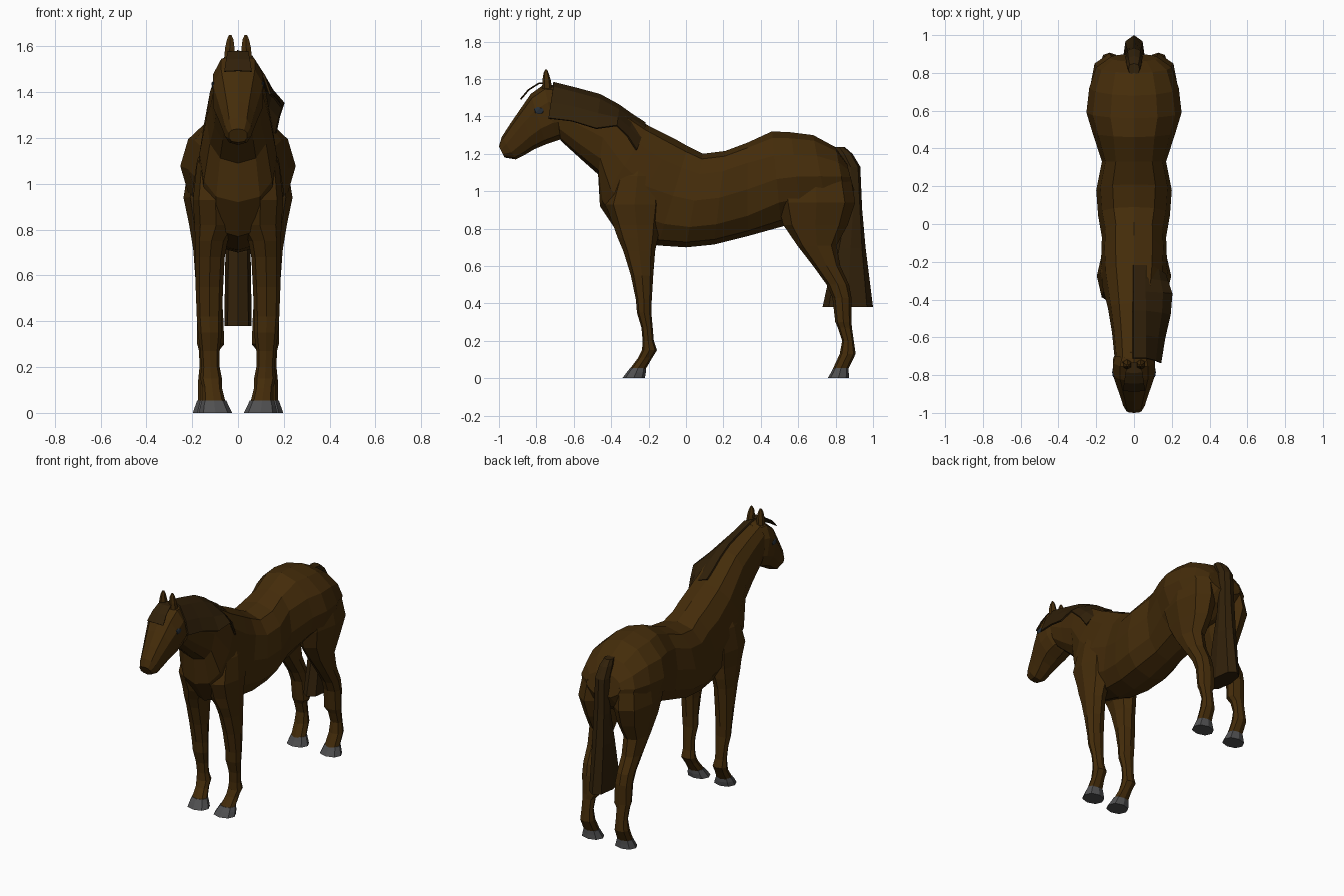
import bpy, bmesh, math
from mathutils import Vector


def mat(name, rgb):
    m = bpy.data.materials.new(name)
    m.diffuse_color = (*rgb, 1)
    return m


COAT = mat("brown coat", (0.058, 0.025, 0.003))
HAIR = mat("dark brown hair", (0.031, 0.015, 0.003))
HOOF = mat("grey hoof", (0.08, 0.08, 0.082))
EYE = mat("dark eye", (0.02, 0.027, 0.035))


def finish(name, bm, material, mirror=False):
    bmesh.ops.recalc_face_normals(bm, faces=bm.faces)
    me = bpy.data.meshes.new(name)
    bm.to_mesh(me)
    bm.free()
    me.materials.append(material)
    ob = bpy.data.objects.new(name, me)
    bpy.context.collection.objects.link(ob)
    if mirror:
        ob.modifiers.new("mirror", 'MIRROR').use_mirror_merge = False
    return ob


def spow(v, p):
    return math.copysign(abs(v) ** p, v)


def loft(name, rings, sides, material, mirror=False):
    """Skin rings: (ya, za, yb, zb, half width, centre x, roundness)."""
    bm = bmesh.new()
    rows = []
    for ya, za, yb, zb, w, xc, power in rings:
        mid = Vector((xc, (ya + yb) / 2, (za + zb) / 2))
        up = Vector((0, (ya - yb) / 2, (za - zb) / 2))
        row = []
        for i in range(sides):
            a = math.tau * i / sides
            row.append(bm.verts.new(mid + up * spow(math.cos(a), power)
                                    + Vector((w * spow(math.sin(a), power), 0, 0))))
        rows.append(row)
    for r, s in zip(rows, rows[1:]):
        for i in range(sides):
            j = (i + 1) % sides
            bm.faces.new((r[i], r[j], s[j], s[i]))
    bm.faces.new(rows[0])
    bm.faces.new(rows[-1][::-1])
    return finish(name, bm, material, mirror)


def column(name, levels, material, sides=8, mirror=True, power=0.9):
    """Vertical loft from (z, y0, y1, x0, x1) levels."""
    loft(name, [(y0, z, y1, z, (x1 - x0) / 2, (x0 + x1) / 2, power) for z, y0, y1, x0, x1 in levels],
         sides, material, mirror)


def sheet(name, stations, thickness):
    """Hair sheet skinned through rows of points."""
    bm = bmesh.new()
    rows = [[bm.verts.new(p) for p in st] for st in stations]
    for r, s in zip(rows, rows[1:]):
        for i in range(len(r) - 1):
            bm.faces.new((r[i], r[i + 1], s[i + 1], s[i]))
    ob = finish(name, bm, HAIR)
    sol = ob.modifiers.new("thickness", 'SOLIDIFY')
    sol.thickness, sol.offset = thickness, 0


# Neck and trunk, poll to rump: top point, bottom point, half width; rounder at the rump
loft("body", [(*r, 0, 1.02 if r[0] > 0.4 else 0.82) for r in (
    (-0.71, 1.57, -0.67, 1.27, 0.105),
    (-0.58, 1.535, -0.56, 1.17, 0.117),
    (-0.42, 1.485, -0.47, 1.09, 0.138),
    (-0.20, 1.35, -0.46, 0.92, 0.168),
    (-0.06, 1.28, -0.36, 0.77, 0.175),
    (0.01, 1.24, -0.15, 0.71, 0.17),
    (0.09, 1.20, 0.00, 0.70, 0.19),
    (0.21, 1.215, 0.15, 0.715, 0.20),
    (0.33, 1.26, 0.33, 0.76, 0.17),
    (0.46, 1.32, 0.51, 0.81, 0.22),
    (0.56, 1.315, 0.62, 0.84, 0.252),
    (0.68, 1.30, 0.76, 0.86, 0.237),
    (0.80, 1.235, 0.86, 0.92, 0.20),
    (0.86, 1.15, 0.90, 1.00, 0.13))], 12, COAT)

# Head, poll to muzzle
loft("head", [(*r, 0, 0.85) for r in (
    (-0.68, 1.565, -0.64, 1.29, 0.09),
    (-0.76, 1.57, -0.69, 1.27, 0.115),
    (-0.83, 1.52, -0.75, 1.25, 0.115),
    (-0.885, 1.44, -0.81, 1.225, 0.095),
    (-0.94, 1.36, -0.86, 1.195, 0.075),
    (-0.985, 1.29, -0.91, 1.17, 0.06),
    (-1.00, 1.24, -0.97, 1.18, 0.042))], 10, COAT)

column("ear", [(1.51, -0.77, -0.71, 0.012, 0.065),
               (1.59, -0.768, -0.722, 0.012, 0.06),
               (1.63, -0.762, -0.734, 0.018, 0.05),
               (1.65, -0.753, -0.743, 0.028, 0.04)], COAT, 6)

# Eyes
bm = bmesh.new()
bmesh.ops.create_icosphere(bm, subdivisions=1, radius=1)
bmesh.ops.scale(bm, vec=(0.012, 0.032, 0.024), verts=bm.verts)
bmesh.ops.translate(bm, vec=(0.105, -0.785, 1.43), verts=bm.verts)
finish("eye", bm, EYE, True)

# Front legs and hooves
column("front_leg", [
    (1.20, -0.30, -0.18, 0.05, 0.13),
    (1.08, -0.38, -0.14, 0.02, 0.18),
    (0.93, -0.43, -0.12, 0.0, 0.197),
    (0.82, -0.39, -0.14, 0.0, 0.19),
    (0.75, -0.365, -0.15, 0.045, 0.187),
    (0.68, -0.335, -0.165, 0.058, 0.185),
    (0.55, -0.295, -0.175, 0.065, 0.185),
    (0.42, -0.268, -0.183, 0.07, 0.18),
    (0.35, -0.262, -0.185, 0.07, 0.175),
    (0.27, -0.238, -0.178, 0.08, 0.165),
    (0.20, -0.232, -0.172, 0.08, 0.16),
    (0.15, -0.235, -0.155, 0.07, 0.165),
    (0.11, -0.255, -0.18, 0.07, 0.155),
    (0.05, -0.30, -0.215, 0.055, 0.155)], COAT)
column("front_hoof", [(0.055, -0.298, -0.215, 0.052, 0.157),
                      (0.03, -0.318, -0.215, 0.04, 0.165),
                      (0.0, -0.34, -0.22, 0.025, 0.17)], HOOF)

# Hind legs and hooves
column("hind_leg", [
    (1.17, 0.58, 0.80, 0.06, 0.14),
    (1.08, 0.50, 0.88, 0.02, 0.215),
    (0.94, 0.49, 0.905, 0.02, 0.238),
    (0.82, 0.52, 0.865, 0.035, 0.213),
    (0.71, 0.595, 0.805, 0.06, 0.195),
    (0.60, 0.68, 0.825, 0.068, 0.187),
    (0.50, 0.752, 0.872, 0.07, 0.182),
    (0.43, 0.783, 0.885, 0.065, 0.18),
    (0.30, 0.798, 0.885, 0.06, 0.178),
    (0.27, 0.812, 0.887, 0.085, 0.17),
    (0.20, 0.835, 0.897, 0.088, 0.168),
    (0.13, 0.822, 0.907, 0.082, 0.175),
    (0.05, 0.785, 0.868, 0.075, 0.175)], COAT)
column("hind_hoof", [(0.055, 0.788, 0.87, 0.072, 0.178),
                     (0.03, 0.775, 0.87, 0.062, 0.187),
                     (0.0, 0.757, 0.872, 0.05, 0.197)], HOOF)

# Tail
column("tail", [
    (1.235, 0.79, 0.85, -0.03, 0.03),
    (1.20, 0.80, 0.89, -0.04, 0.04),
    (1.13, 0.83, 0.932, -0.045, 0.045),
    (0.90, 0.845, 0.942, -0.05, 0.05),
    (0.70, 0.80, 0.96, -0.055, 0.055),
    (0.38, 0.73, 1.0, -0.06, 0.06)], HAIR, 8, False, 0.8)

# Mane falling to the +x side: crest y, crest z, tip y, tip z, tip x
sheet("mane", [[(-0.005, y, z), (0.06, y, z - 0.025),
                (0.06 + (xt - 0.06) * 0.65, (y + yt) / 2, z - 0.02 - (z - zt) * 0.45),
                (xt, yt, zt)] for y, z, yt, zt, xt in (
    (-0.71, 1.58, -0.735, 1.39, 0.14),
    (-0.59, 1.55, -0.61, 1.375, 0.16),
    (-0.46, 1.515, -0.48, 1.335, 0.19),
    (-0.36, 1.46, -0.37, 1.35, 0.20),
    (-0.29, 1.41, -0.31, 1.29, 0.18),
    (-0.22, 1.365, -0.265, 1.22, 0.165))], 0.01)

# Forelock
sheet("forelock", [[(-w, y, z), (0, y - 0.004, z + 0.003), (w, y, z)] for y, z, w in (
    (-0.73, 1.575, 0.03), (-0.785, 1.575, 0.045), (-0.84, 1.54, 0.052), (-0.882, 1.49, 0.06))], 0.004)
